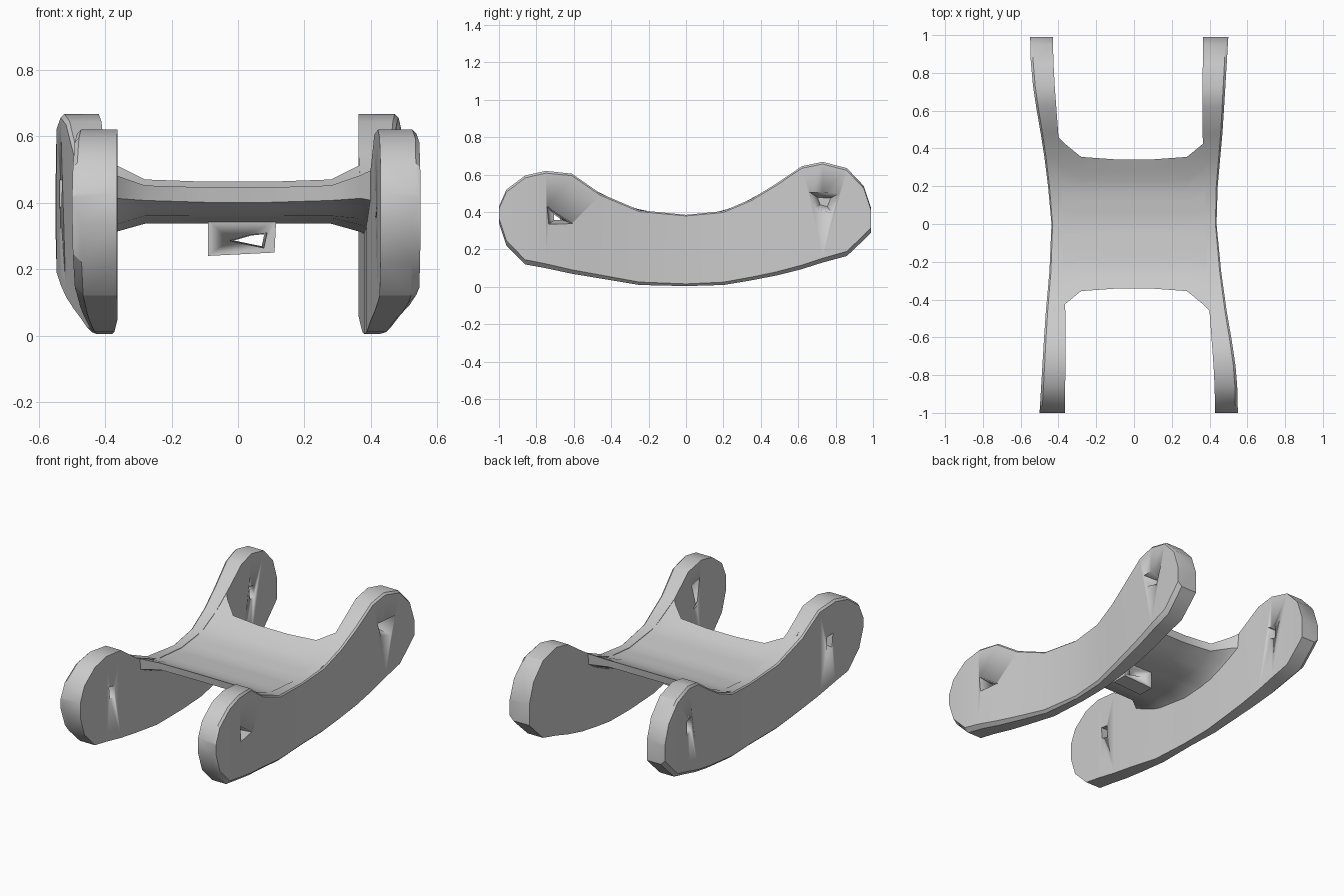
import bpy, bmesh, math
from mathutils import Vector

cube = bpy.data.objects.get("Cube")
if cube:
    bpy.data.objects.remove(cube, do_unlink=True)

grey = bpy.data.materials.new("plain_grey")
grey.use_nodes = True
grey.diffuse_color = (0.6, 0.6, 0.6, 1)
grey.node_tree.nodes["Principled BSDF"].inputs["Base Color"].default_value = (0.6, 0.6, 0.6, 1)

# Side arm outline: (y, bottom z, top z)
OUTLINE = [(-1, .34, .43), (-.96, .22, .52), (-.86, .12, .595), (-.75, .1, .62),
           (-.61, .07, .605), (-.46, .045, .5), (-.25, .01, .41), (0, .004, .385),
           (.2, .01, .405), (.35, .035, .47), (.48, .06, .55), (.62, .095, .645),
           (.73, .13, .668), (.86, .165, .635), (.95, .25, .54), (.99, .29, .42)]
# Arm thickness: (y, inner x, outer x)
FLARE = [(-1, .43, .55), (-.8, .425, .545), (-.6, .41, .515), (-.4, .395, .48), (-.2, .385, .455),
         (0, .38, .437), (.2, .375, .443), (.5, .362, .47), (1, .365, .5)]


def sample(table, y):
    """Linear interpolation in a table keyed by its first column."""
    y = min(max(y, table[0][0]), table[-1][0])
    for a, b in zip(table, table[1:]):
        if y <= b[0]:
            t = (y - a[0]) / (b[0] - a[0])
            return [p + (q - p) * t for p, q in zip(a[1:], b[1:])]


def finish(name, bm, angle=30):
    bmesh.ops.recalc_face_normals(bm, faces=bm.faces)
    mesh = bpy.data.meshes.new(name)
    bm.to_mesh(mesh)
    bm.free()
    mesh.materials.append(grey)
    ob = bpy.data.objects.new(name, mesh)
    bpy.context.collection.objects.link(ob)
    bpy.ops.object.select_all(action='DESELECT')
    ob.select_set(True)
    bpy.context.view_layer.objects.active = ob
    bpy.ops.object.shade_smooth_by_angle(angle=math.radians(angle))
    return ob


def loft(bm, rings):
    """Skin closed rings of equal length and cap both ends."""
    rows = [[bm.verts.new(p) for p in ring] for ring in rings]
    for a, b in zip(rows, rows[1:]):
        for i in range(len(a)):
            j = (i + 1) % len(a)
            bm.faces.new((a[i], a[j], b[j], b[i]))
    bm.faces.new(rows[0])
    bm.faces.new(rows[-1])


def cut(ob, cutter):
    mod = ob.modifiers.new("hole", 'BOOLEAN')
    mod.object, mod.operation, mod.solver = cutter, 'DIFFERENCE', 'EXACT'
    bpy.context.view_layer.objects.active = ob
    bpy.ops.object.modifier_apply(modifier=mod.name)
    bpy.data.objects.remove(cutter, do_unlink=True)


def tapered_cutter(section, start, end, shrink, axis):
    """Prism through a section, shrinking towards its far end."""
    mid = sum((Vector(p) for p in section), Vector((0, 0))) / len(section)
    rings = []
    for pos, scale in ((start, 1), (end, shrink)):
        pts = [mid + (Vector(p) - mid) * scale for p in section]
        rings.append([(pos, p.x, p.y) if axis == 'X' else (p.x, pos, p.y) for p in pts])
    bm = bmesh.new()
    loft(bm, rings)
    ob = finish("hole_cutter", bm)
    ob.hide_render = True
    return ob


def arm(name, side):
    # The two arms are half-turn copies in plan
    rings = []
    for y, low, high in OUTLINE:
        inner, outer = sample(FLARE, y * side)
        ch = .012 + .015 * abs(y)
        rings.append([(side * inner, y, low), (side * (outer - ch), y, low),
                      (side * outer, y, low + ch), (side * outer, y, high - ch / 2),
                      (side * (outer - ch / 2), y, high), (side * inner, y, high)])
    bm = bmesh.new()
    loft(bm, rings)
    return finish(name, bm)


left_arm = arm("left_arm", 1)
right_arm = arm("right_arm", -1)

# Pin holes, rough and tapered in the arms
cut(left_arm, tapered_cutter([(-.75, .44), (-.74, .33), (-.58, .33)], .56, .40, .2, 'X'))
cut(left_arm, tapered_cutter([(.64, .52), (.84, .51), (.79, .38), (.68, .41)], .53, .38, .35, 'X'))
for y, z in ((-.7, .38), (.73, .43)):
    quad = [(y - .03, z + .05), (y + .03, z + .04), (y + .03, z - .05), (y - .02, z - .04)]
    cut(right_arm, tapered_cutter(quad, -.6, -.3, .8, 'X'))

# Curved saddle web, flaring and thickening where it meets the arms
rings = []
STEPS = 12
for x in (-.43, -.4, -.37, -.28, -.1, .1, .28, .37, .4, .43):
    near = max(0, (abs(x) - .28) / .15)
    half = .335 + .02 * abs(x) / .28 + .13 * near ** 1.3
    ys = [half * (2 * i / STEPS - 1) for i in range(STEPS + 1)]
    top = [(x, y, sample(OUTLINE, y)[1] - .003) for y in ys]
    thick = .045 + .07 * near ** 2
    bottom = [(x, y * .98, z - thick) for _, y, z in reversed(top)]
    rings.append(top + bottom)
bm = bmesh.new()
loft(bm, rings)
finish("saddle_web", bm, 40)

# Pierced lug beneath the web
bm = bmesh.new()
loft(bm, [[(-.09, y, .24), (.11, y, .25), (.115, y, .35), (-.09, y, .35)] for y in (-.05, .05)])
lug = finish("lower_lug", bm)
cut(lug, tapered_cutter([(-.03, .285), (.08, .262), (.09, .31), (.04, .305)], -.08, .08, .7, 'Y'))
